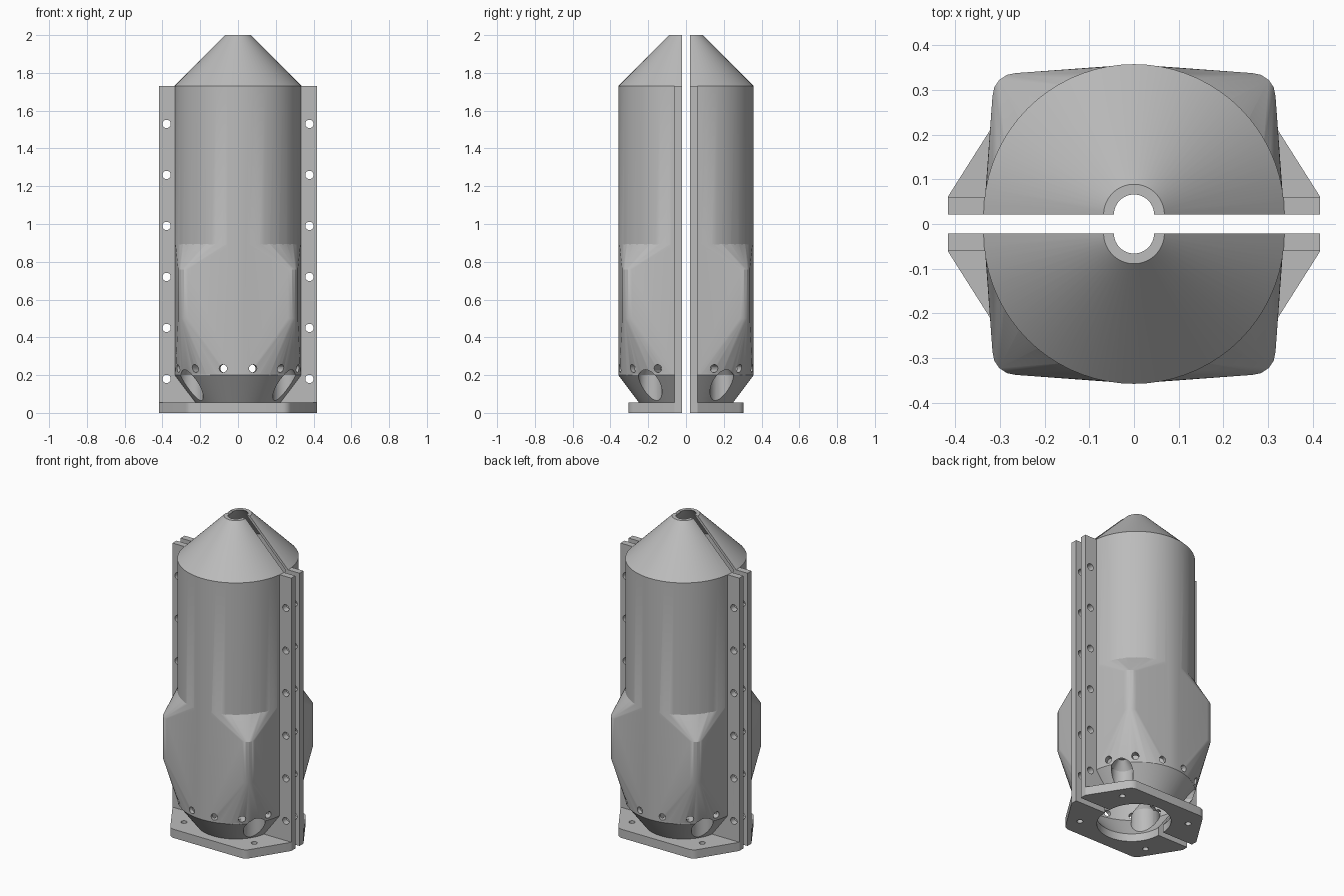
import bpy, bmesh, math
from mathutils import Matrix, Vector

if "Cube" in bpy.data.objects:
    bpy.data.objects.remove(bpy.data.objects["Cube"])

GAP = 0.021      # each half is moved this far off the middle
R = 0.337        # body radius
WALL = 0.023

grey = bpy.data.materials.new("plastic_grey")
grey.use_nodes = True
grey.diffuse_color = (0.5, 0.5, 0.5, 1)
grey.node_tree.nodes["Principled BSDF"].inputs["Base Color"].default_value = (0.5, 0.5, 0.5, 1)


def make(name, bm):
    bmesh.ops.recalc_face_normals(bm, faces=bm.faces)
    me = bpy.data.meshes.new(name)
    bm.to_mesh(me)
    bm.free()
    ob = bpy.data.objects.new(name, me)
    bpy.context.collection.objects.link(ob)
    return ob


def lathe(name, profile, seg=72):
    """Closed solid of revolution from (radius, z) pairs."""
    bm = bmesh.new()
    rings = [[bm.verts.new((r * math.cos(math.tau * i / seg), r * math.sin(math.tau * i / seg), z))
              for i in range(seg)] for r, z in profile]
    for a, b in zip(rings, rings[1:]):
        for i in range(seg):
            j = (i + 1) % seg
            bm.faces.new((a[i], a[j], b[j], b[i]))
    bm.faces.new(rings[0])
    bm.faces.new(rings[-1])
    return make(name, bm)


def moved(ob, matrix):
    ob.data.transform(matrix)
    return ob


def box(name, lo, hi):
    lo, hi = Vector(lo), Vector(hi)
    bm = bmesh.new()
    bmesh.ops.create_cube(bm, size=1)
    for v in bm.verts:
        v.co = Vector(c * s for c, s in zip(v.co, hi - lo)) + (lo + hi) / 2
    return make(name, bm)


def hull(name, points):
    bm = bmesh.new()
    for p in points:
        bm.verts.new(p)
    res = bmesh.ops.convex_hull(bm, input=bm.verts)
    bmesh.ops.delete(bm, geom=list({g for g in res["geom_interior"] if isinstance(g, bmesh.types.BMVert)}),
                     context="VERTS")
    bmesh.ops.dissolve_limit(bm, angle_limit=0.002, verts=bm.verts, edges=bm.edges)
    return make(name, bm)


def combine(ob, tool, operation):
    """Apply a boolean and throw the tool away."""
    mod = ob.modifiers.new("cut", "BOOLEAN")
    mod.operation, mod.solver, mod.object = operation, "EXACT", tool
    bpy.context.view_layer.update()
    me = bpy.data.meshes.new_from_object(ob.evaluated_get(bpy.context.evaluated_depsgraph_get()))
    ob.modifiers.clear()
    ob.data = me
    bpy.data.objects.remove(tool)


def circle(cx, cy, r, z, n):
    return [(cx + r * math.cos(math.tau * i / n), cy + r * math.sin(math.tau * i / n), z) for i in range(n)]


corners = [(sx, sy) for sx in (-1, 1) for sy in (-1, 1)]
screws = [(sx * 0.247, sy * 0.169) for sx, sy in corners]

# Body: lower funnel, tube and pointed top
body = lathe("front_half", [(0.225, 0.02), (0.225, 0.05), (R, 0.2), (R, 1.73), (0.068, 2.0)])

# Four corner bulges blended into the tube
pts = circle(0, 0, R - 0.0005, 0.203, 36) + circle(0, 0, R - 0.0005, 0.895, 36)
for sx, sy in corners:
    for z in (0.5, 0.76):
        pts += circle(sx * 0.265, sy * 0.265, 0.052, z, 16)
combine(body, hull("bulges", pts), "UNION")

# Side flanges
combine(body, box("flanges", (-0.417, -0.04, 0), (0.417, 0.04, 1.73)), "UNION")

# Base plate with rounded corners
base = []
for z in (0, 0.055):
    for sx, sy in corners:
        base.append((sx * 0.417, sy * 0.04, z))
        base += circle(sx * 0.235, sy * 0.234, 0.05, z, 24)
combine(body, hull("base", base), "UNION")

# Hollow inside, leaving sleeves around the screw recesses
inner = R - WALL
void = lathe("void", [(0.2, -0.1), (0.2, 0.05), (inner, 0.205), (inner, 1.73),
                      (0.045, 2.0), (0.045, 2.1)])
for x, y in screws:
    sleeve = lathe("sleeve", [(0.085, -0.2), (0.085, 0.22), (0.045, 0.28)], 32)
    combine(void, moved(sleeve, Matrix.Translation((x, y, 0))), "DIFFERENCE")
combine(body, void, "DIFFERENCE")

# Screw recesses and holes through the base
for x, y in screws:
    at = Matrix.Translation((x, y, 0))
    combine(body, moved(lathe("recess", [(0.063, 0.055), (0.063, 0.2), (0.025, 0.255)], 32), at), "DIFFERENCE")
    combine(body, moved(lathe("screw_hole", [(0.018, -0.1), (0.018, 0.1)], 16), at), "DIFFERENCE")

# Bolt holes along the flanges
for sx in (-1, 1):
    for i in range(6):
        pin = lathe("bolt_hole", [(0.022, -0.2), (0.022, 0.2)], 20)
        place = Matrix.Translation((sx * 0.378, 0, 0.18 + 0.27 * i)) @ Matrix.Rotation(math.pi / 2, 4, "X")
        combine(body, moved(pin, place), "DIFFERENCE")

# Ring of vent holes above the funnel
for side in (90, 270):
    for off in (-68, -41, -13.5, 13.5, 41, 68):
        pin = lathe("vent_hole", [(0.021, 0.25), (0.021, 0.45)], 16)
        place = (Matrix.Translation((0, 0, 0.235)) @ Matrix.Rotation(math.radians(side + off), 4, "Z")
                 @ Matrix.Rotation(math.pi / 2, 4, "Y"))
        combine(body, moved(pin, place), "DIFFERENCE")

# Keep one half, then mirror it for the other
combine(body, box("back_cut", (-1, 0, -1), (1, 1, 3)), "DIFFERENCE")
moved(body, Matrix.Translation((0, -GAP, 0)))
body.data.materials.clear()
body.data.materials.append(grey)
for p in body.data.polygons:
    p.material_index = 0

back_mesh = body.data.copy()
back_mesh.transform(Matrix.Scale(-1, 4, (0, 1, 0)))
back_mesh.flip_normals()
back = bpy.data.objects.new("back_half", back_mesh)
bpy.context.collection.objects.link(back)

for ob in (body, back):
    bpy.ops.object.select_all(action="DESELECT")
    ob.select_set(True)
    bpy.context.view_layer.objects.active = ob
    bpy.ops.object.shade_smooth_by_angle(angle=math.radians(20))
